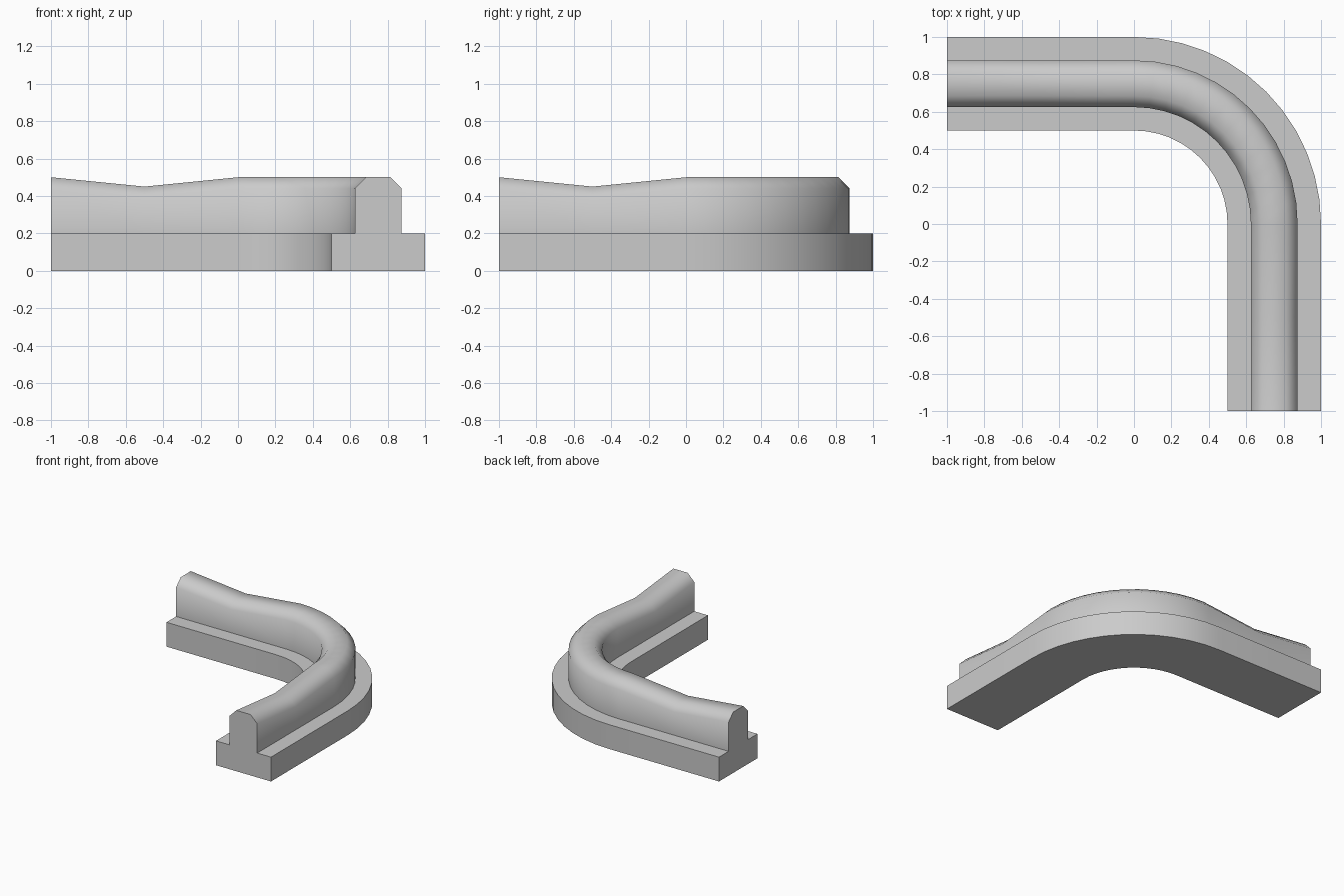
import bpy, bmesh, math

if "Cube" in bpy.data.objects:
    bpy.data.objects.remove(bpy.data.objects["Cube"])

# T-shaped cross-section: (radius from corner centre, height, share of the dip)
half = [(0.25, 0.0, 0), (0.25, 0.2, 0), (0.125, 0.2, 0), (0.125, 0.44, 1), (0.065, 0.5, 1)]
profile = [(0.75 + o, z, d) for o, z, d in half] + [(0.75 - o, z, d) for o, z, d in reversed(half)]

# Path stations: (origin x, origin y, angle, dip), straight - quarter turn - straight
ARC = 12
stations = [(-1, 0, 90, 0), (-0.5, 0, 90, 0.05)]
stations += [(0, 0, 90 - 90 * i / ARC, 0) for i in range(ARC + 1)]
stations += [(0, -0.5, 0, 0.05), (0, -1, 0, 0)]

# Sweep the cross-section along the path
bm = bmesh.new()
rings = []
for ox, oy, deg, dip in stations:
    a = math.radians(deg)
    rings.append([bm.verts.new((ox + r * math.cos(a), oy + r * math.sin(a), z - dip * d))
                  for r, z, d in profile])
n = len(profile)
for r0, r1 in zip(rings, rings[1:]):
    for i in range(n):
        j = (i + 1) % n
        bm.faces.new((r0[i], r0[j], r1[j], r1[i]))

# End caps
bm.faces.new(rings[0])
bm.faces.new(rings[-1])
bmesh.ops.recalc_face_normals(bm, faces=bm.faces[:])

mesh = bpy.data.meshes.new("corner_wall")
bm.to_mesh(mesh)
bm.free()
wall = bpy.data.objects.new("corner_wall", mesh)
bpy.context.collection.objects.link(wall)

# Smooth rounded top, crisp base edges
bpy.context.view_layer.objects.active = wall
wall.select_set(True)
bpy.ops.object.shade_smooth_by_angle(angle=math.radians(60))
